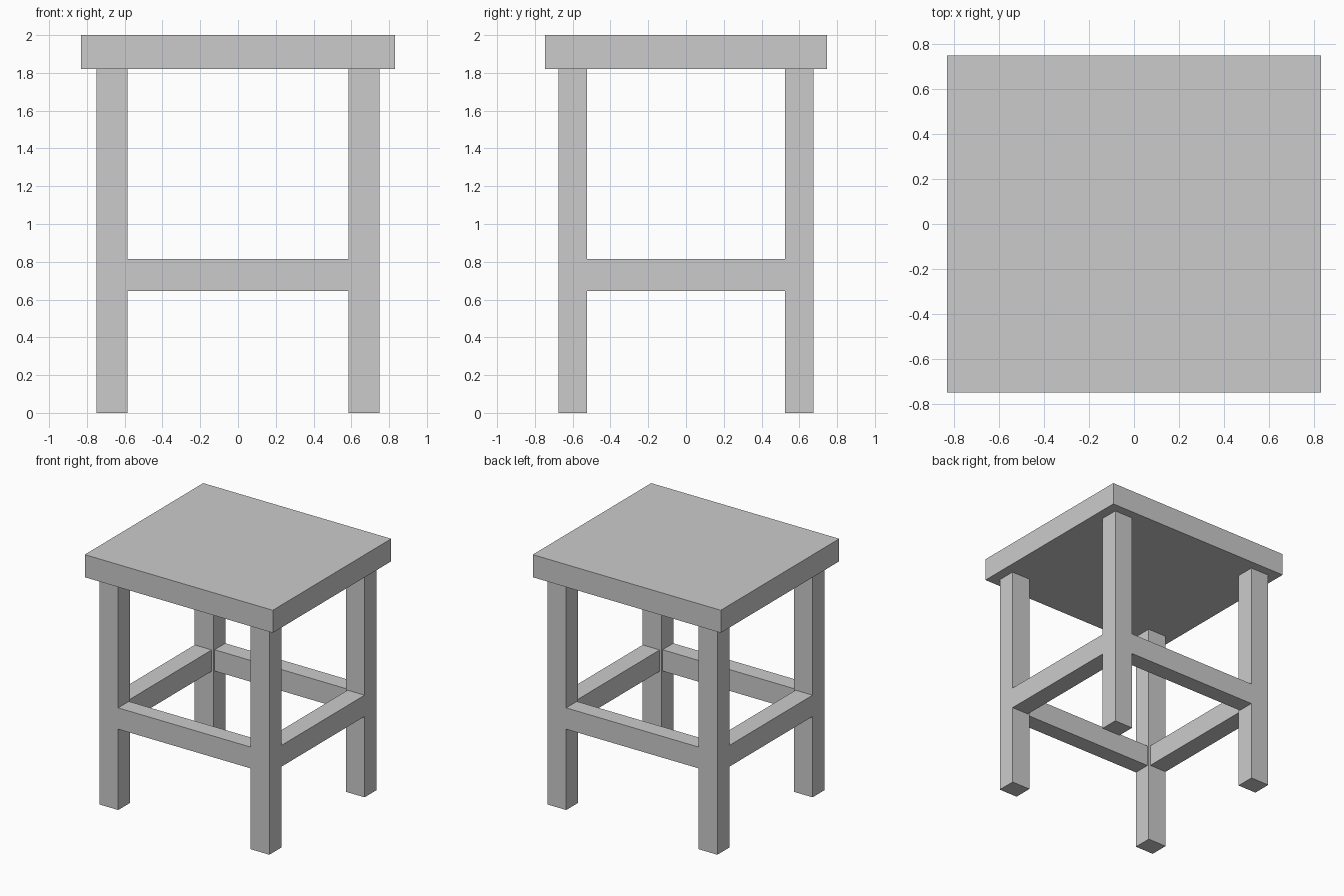
import bpy

cube = bpy.data.objects.get("Cube")
if cube:
    bpy.data.objects.remove(cube, do_unlink=True)

# Single flat grey
grey = bpy.data.materials.new("light_grey")
grey.use_nodes = True
colour = (0.6, 0.6, 0.6, 1)
grey.diffuse_color = colour
grey.node_tree.nodes["Principled BSDF"].inputs["Base Color"].default_value = colour


def box(name, low, high):
    """Axis-aligned box between two opposite corners."""
    bpy.ops.mesh.primitive_cube_add(size=1)
    obj = bpy.context.object
    obj.name = obj.data.name = name
    for v in obj.data.vertices:
        v.co = [lo + (c + 0.5) * (hi - lo) for c, lo, hi in zip(v.co, low, high)]
    obj.data.materials.append(grey)
    return obj


def span(sign, inner, outer):
    """Low and high coordinate of a strip on one side of the centre."""
    return sorted((sign * inner, sign * outer))


SEAT_X, SEAT_Y, SEAT_BOTTOM, TOP = 0.83, 0.747, 1.82, 2.0
LEG_X, LEG_Y = (0.585, 0.75), (0.525, 0.675)   # inner and outer leg faces
RAIL_Z = (0.645, 0.815)
INSET = 0.015                                  # rails are a little thinner than legs

# Seat slab
box("seat", (-SEAT_X, -SEAT_Y, SEAT_BOTTOM), (SEAT_X, SEAT_Y, TOP))

# Four legs
for sy, depth in ((-1, "front"), (1, "back")):
    for sx, side in ((1, "left"), (-1, "right")):
        x, y = span(sx, *LEG_X), span(sy, *LEG_Y)
        box(f"{depth}_{side}_leg", (x[0], y[0], 0), (x[1], y[1], SEAT_BOTTOM))

# Front and back rails, flush with the outer leg faces
for sy, depth in ((-1, "front"), (1, "back")):
    y = span(sy, LEG_Y[0] + INSET, LEG_Y[1])
    box(f"{depth}_rail", (-LEG_X[0], y[0], RAIL_Z[0]), (LEG_X[0], y[1], RAIL_Z[1]))

# Side rails
for sx, side in ((1, "left"), (-1, "right")):
    x = span(sx, LEG_X[0] + INSET, LEG_X[1])
    box(f"{side}_rail", (x[0], -LEG_Y[0], RAIL_Z[0]), (x[1], LEG_Y[0], RAIL_Z[1]))
